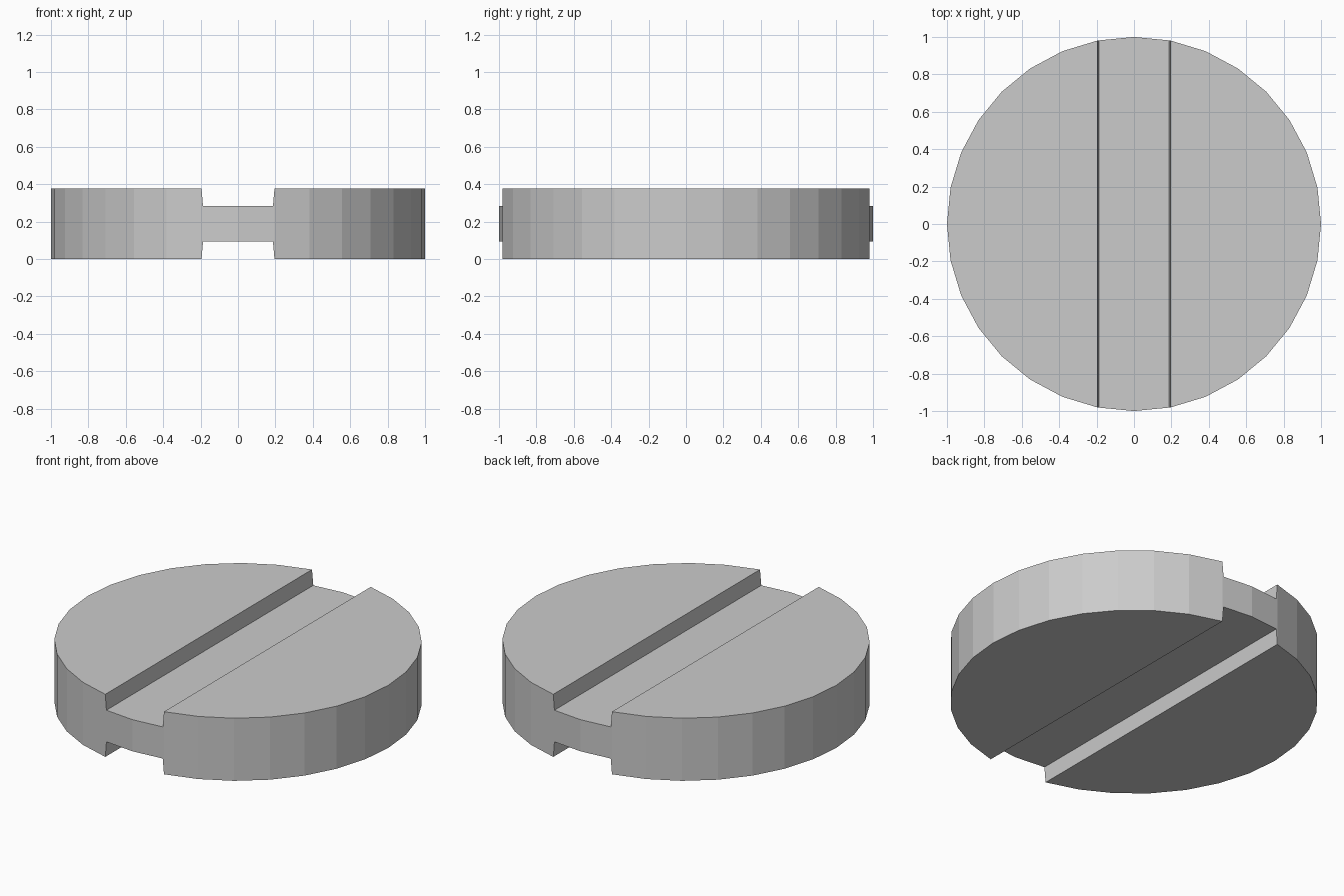
import bpy, bmesh
from mathutils import Matrix

if "Cube" in bpy.data.objects:
    bpy.data.objects.remove(bpy.data.objects["Cube"])

H = 0.376          # disc height
DEPTH = 0.093      # slot depth
TOP, FLOOR = 0.195, 0.187   # slot half widths at the rim and at the floor


def make_object(name, bm):
    bmesh.ops.recalc_face_normals(bm, faces=bm.faces)
    mesh = bpy.data.meshes.new(name)
    bm.to_mesh(mesh)
    bm.free()
    obj = bpy.data.objects.new(name, mesh)
    bpy.context.collection.objects.link(obj)
    return obj


def slot_cutter(name, floor_z, direction):
    # Slightly tapered channel profile, extended past the rim and swept along y
    over = 0.1
    slope = (TOP - FLOOR) / DEPTH
    wide = TOP + slope * over
    far_z = floor_z + direction * (DEPTH + over)
    profile = [(-FLOOR, floor_z), (FLOOR, floor_z), (wide, far_z), (-wide, far_z)]
    bm = bmesh.new()
    face = bm.faces.new([bm.verts.new((x, -1.2, z)) for x, z in profile])
    ext = bmesh.ops.extrude_face_region(bm, geom=[face])
    verts = [v for v in ext["geom"] if isinstance(v, bmesh.types.BMVert)]
    bmesh.ops.translate(bm, verts=verts, vec=(0, 2.4, 0))
    obj = make_object(name, bm)
    obj.hide_render = True
    obj.hide_set(True)
    return obj


# 32-sided disc
bm = bmesh.new()
bmesh.ops.create_cone(bm, cap_ends=True, segments=32, radius1=1, radius2=1,
                      depth=H, matrix=Matrix.Translation((0, 0, H / 2)))
disc = make_object("slotted_disc", bm)

# Matching slots across the top and the underside
for name, floor_z, direction in (("top_slot_cutter", H - DEPTH, 1),
                                 ("bottom_slot_cutter", DEPTH, -1)):
    mod = disc.modifiers.new(name, 'BOOLEAN')
    mod.operation = 'DIFFERENCE'
    mod.solver = 'EXACT'
    mod.object = slot_cutter(name, floor_z, direction)
